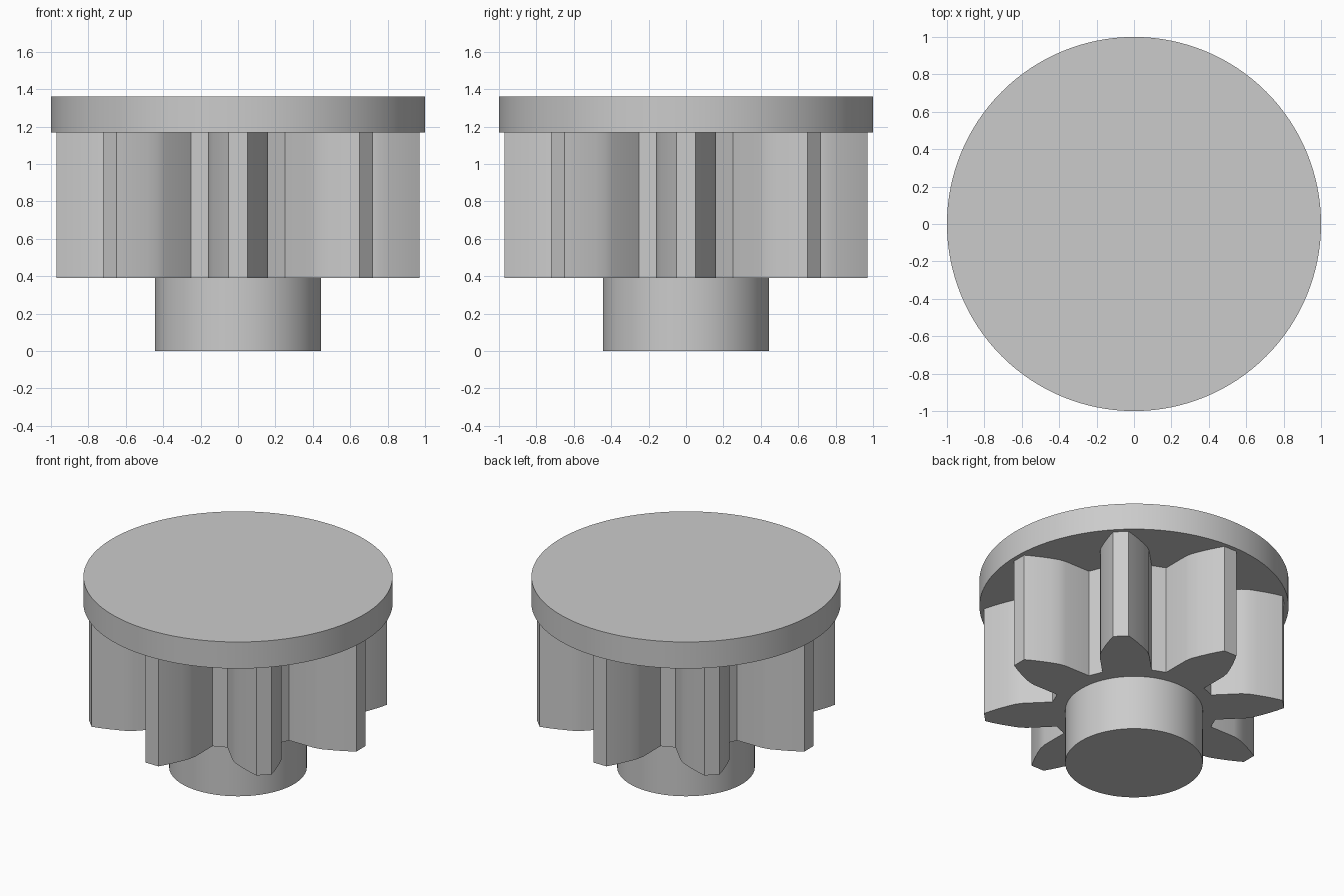
import bpy
import bmesh
import math

cube = bpy.data.objects.get("Cube")
if cube:
    bpy.data.objects.remove(cube, do_unlink=True)

# Single grey for the whole part
GREY = (0.6, 0.6, 0.6, 1.0)
grey = bpy.data.materials.new("plain_grey")
grey.use_nodes = True
grey.diffuse_color = GREY
grey.node_tree.nodes["Principled BSDF"].inputs["Base Color"].default_value = GREY


def extrude_profile(name, points, bottom, top):
    """Raise a closed outline into a solid with smooth sides and sharp rims."""
    bm = bmesh.new()
    base = bm.faces.new([bm.verts.new((x, y, bottom)) for x, y in points])
    raised = bmesh.ops.extrude_face_region(bm, geom=[base], use_keep_orig=True)
    verts = [g for g in raised["geom"] if isinstance(g, bmesh.types.BMVert)]
    bmesh.ops.translate(bm, verts=verts, vec=(0, 0, top - bottom))
    bmesh.ops.recalc_face_normals(bm, faces=bm.faces[:])
    mesh = bpy.data.meshes.new(name)
    bm.to_mesh(mesh)
    bm.free()
    mesh.materials.append(grey)
    obj = bpy.data.objects.new(name, mesh)
    bpy.context.collection.objects.link(obj)
    bpy.ops.object.select_all(action="DESELECT")
    obj.select_set(True)
    bpy.context.view_layer.objects.active = obj
    bpy.ops.object.shade_smooth_by_angle(angle=math.radians(24))
    return obj


def circle(radius, count=128):
    angles = [2 * math.pi * i / count for i in range(count)]
    return [(radius * math.cos(a), radius * math.sin(a)) for a in angles]


def gear_outline(teeth):
    # Half tooth from root to tip: (distance from axis, half width)
    half = [(0.515, 0.16), (0.71, 0.16), (0.76, 0.151), (0.81, 0.131),
            (0.87, 0.104), (0.925, 0.076), (0.97, 0.05)]
    tooth = [(u, -v) for u, v in half] + [(u, v) for u, v in reversed(half)]
    outline = []
    for i in range(teeth):
        a = 2 * math.pi * i / teeth
        c, s = math.cos(a), math.sin(a)
        outline += [(u * c - v * s, u * s + v * c) for u, v in tooth]
    return outline


# Hub below, toothed body in the middle, round flange on top
extrude_profile("hub", circle(0.445), 0.0, 0.39)
extrude_profile("gear_teeth", gear_outline(8), 0.39, 1.17)
extrude_profile("top_flange", circle(1.0), 1.17, 1.36)
